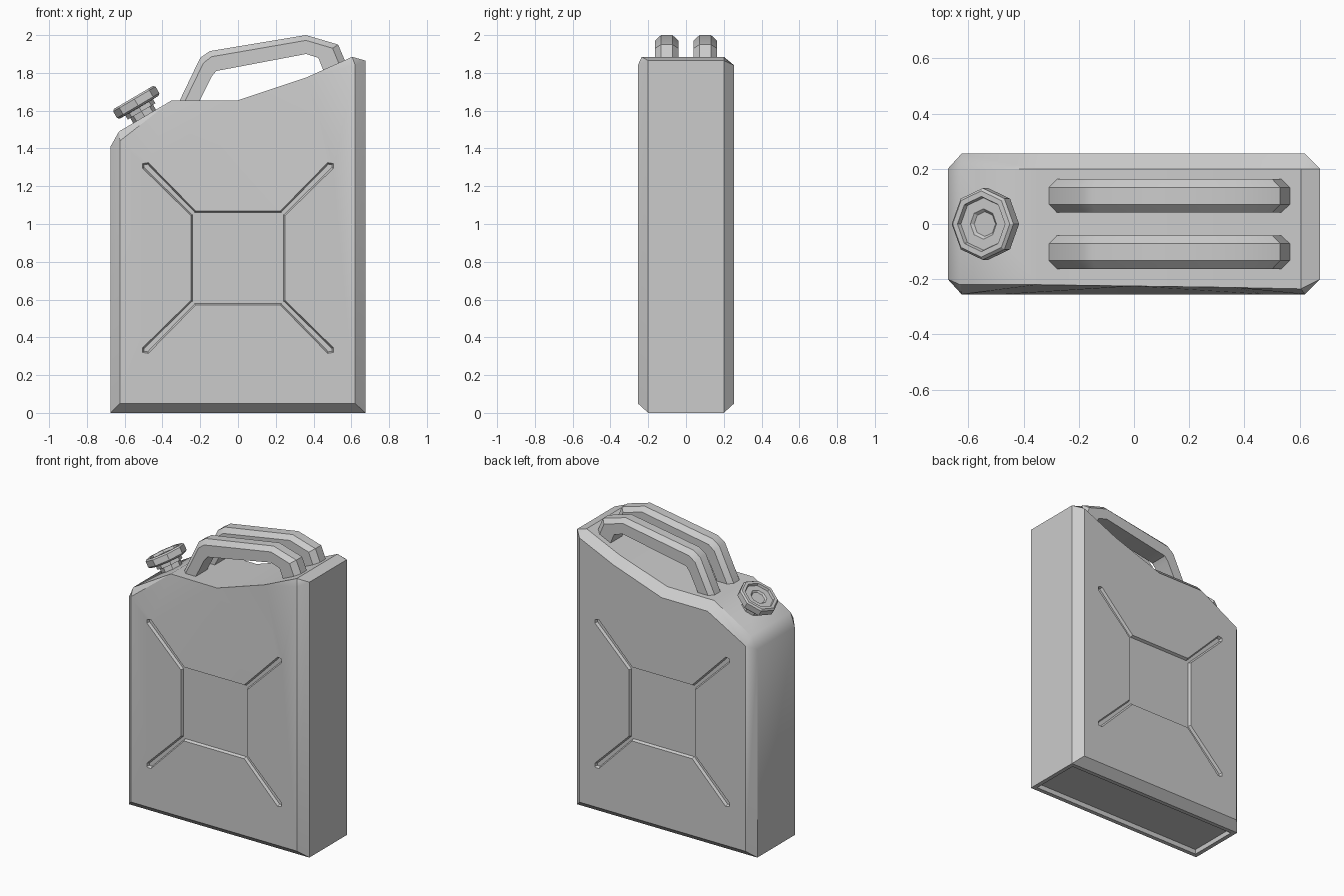
import bpy, bmesh, math
from mathutils import Vector, Matrix

if "Cube" in bpy.data.objects:
    bpy.data.objects.remove(bpy.data.objects["Cube"])


def finish(bm, name):
    me = bpy.data.meshes.new(name)
    bm.to_mesh(me)
    bm.free()
    ob = bpy.data.objects.new(name, me)
    bpy.context.collection.objects.link(ob)
    bpy.ops.object.select_all(action='DESELECT')
    ob.select_set(True)
    bpy.context.view_layer.objects.active = ob
    bpy.ops.object.shade_smooth_by_angle(angle=math.radians(32))
    return ob


def face(bm, verts):
    unique = list(dict.fromkeys(verts))
    return bm.faces.new(unique) if len(unique) > 2 else None


def bridge(bm, a, b):
    n = len(a)
    for i in range(n):
        j = (i + 1) % n
        face(bm, (a[i], a[j], b[j], b[i]))


# Body: side outline, smaller face outline, and cross shape of the pressed panel
OUTLINE = [(-.675, 0), (.675, 0), (.675, 1.865), (.605, 1.885), (.36, 1.775),
           (0, 1.655), (-.35, 1.655), (-.63, 1.49), (-.675, 1.41)]
INNER = [(-.625, .05), (.62, .05), (.62, 1.84), (.62, 1.84), (.365, 1.725),
         (.005, 1.6), (-.34, 1.6), (-.625, 1.44), (-.625, 1.44)]
FRONT_Y = [.2, .2, .2, .235, .23, .225, .22, .22, .2]
MERGED = (4, 5, 6)      # front top edge has no chamfer here
QUARTER = [(.25, .225), (.505, .475), (.505, .5), (.475, .505), (.225, .25)]


def cross_points():
    pts = []
    for sx, sz in ((1, 1), (-1, 1), (-1, -1), (1, -1)):
        q = [(sx * x, .82 + sz * z) for x, z in QUARTER]
        pts += q if sx * sz > 0 else q[::-1]
    return pts


def face_loop(bm, y, merged):
    loop, cache = [], {}
    for i, (x, z) in enumerate(INNER):
        if i in merged:
            loop.append(merged[i])
        else:
            if (x, z) not in cache:
                cache[x, z] = bm.verts.new((x, y, z))
            loop.append(cache[x, z])
    return loop


def side_panel(bm, loop, y):
    ring = list(dict.fromkeys(loop))
    cross = [bm.verts.new((x, y, z)) for x, z in cross_points()]
    edges = []
    for r in (ring, cross):
        for i in range(len(r)):
            pair = (r[i], r[(i + 1) % len(r)])
            edges.append(bm.edges.get(pair) or bm.edges.new(pair))
    bmesh.ops.triangle_fill(bm, use_beauty=True, edges=edges,
                            normal=(0, math.copysign(1, y), 0))
    return bm.faces.get(cross) or bm.faces.new(cross)


bm = bmesh.new()
front = [bm.verts.new((x, -y, z)) for (x, z), y in zip(OUTLINE, FRONT_Y)]
back = [bm.verts.new((x, .2, z)) for x, z in OUTLINE]
front_face = face_loop(bm, -.255, {i: front[i] for i in MERGED})
back_face = face_loop(bm, .255, {})
bridge(bm, front_face, front)
bridge(bm, front, back)
bridge(bm, back, back_face)
panels = [side_panel(bm, front_face, -.255), side_panel(bm, back_face, .255)]
bmesh.ops.recalc_face_normals(bm, faces=bm.faces)
for p in panels:
    bmesh.ops.inset_region(bm, faces=[p], thickness=.009, depth=-.018)
# Recessed base
base = min(bm.faces, key=lambda f: f.calc_center_median().z)
bmesh.ops.inset_region(bm, faces=[base], thickness=.04)
bmesh.ops.inset_region(bm, faces=[base], thickness=.004, depth=-.03)
finish(bm, "can_body")

# Twin carrying handles
OUTER_PATH = [(-.32, 1.63), (-.2, 1.88), (-.15, 1.915), (.36, 2.0), (.53, 1.95), (.585, 1.82)]
INNER_PATH = [(-.215, 1.63), (-.14, 1.78), (-.115, 1.81), (.36, 1.9), (.425, 1.88), (.465, 1.78)]


def handle(name, yc, w=.061):
    bm = bmesh.new()
    rings = []
    for o, i in zip(OUTER_PATH, INNER_PATH):
        o, i = Vector(o), Vector(i)
        s = o.lerp(i, .28)
        section = [(i, -w), (s, -w), (o, -w * .5), (o, w * .5), (s, w), (i, w)]
        rings.append([bm.verts.new((p.x, yc + y, p.y)) for p, y in section])
    for a, b in zip(rings, rings[1:]):
        bridge(bm, a, b)
    bm.faces.new(rings[0])
    bm.faces.new(rings[-1])
    bmesh.ops.recalc_face_normals(bm, faces=bm.faces)
    finish(bm, name)


handle("front_handle", -.102)
handle("back_handle", .102)

# Eight-sided spout and screw cap, tilted to the sloping shoulder
PROFILE = [(.07, -.03), (.07, .03), (.085, .03), (.085, .055), (.118, .056),
           (.13, .066), (.13, .106), (.12, .116), (.1, .116), (.095, .1),
           (.055, .1), (.045, .09)]
bm = bmesh.new()
rings = [[bm.verts.new((r * math.cos(k * math.pi / 4), r * math.sin(k * math.pi / 4), h))
          for k in range(8)] for r, h in PROFILE]
for a, b in zip(rings, rings[1:]):
    bridge(bm, a, b)
bm.faces.new(rings[0])
bm.faces.new(rings[-1])
bmesh.ops.recalc_face_normals(bm, faces=bm.faces)
tilt = Matrix.Translation((-.495, 0, 1.57)) @ Matrix.Rotation(-math.radians(30.5), 4, 'Y')
bmesh.ops.transform(bm, matrix=tilt, verts=bm.verts)
finish(bm, "spout_cap")
